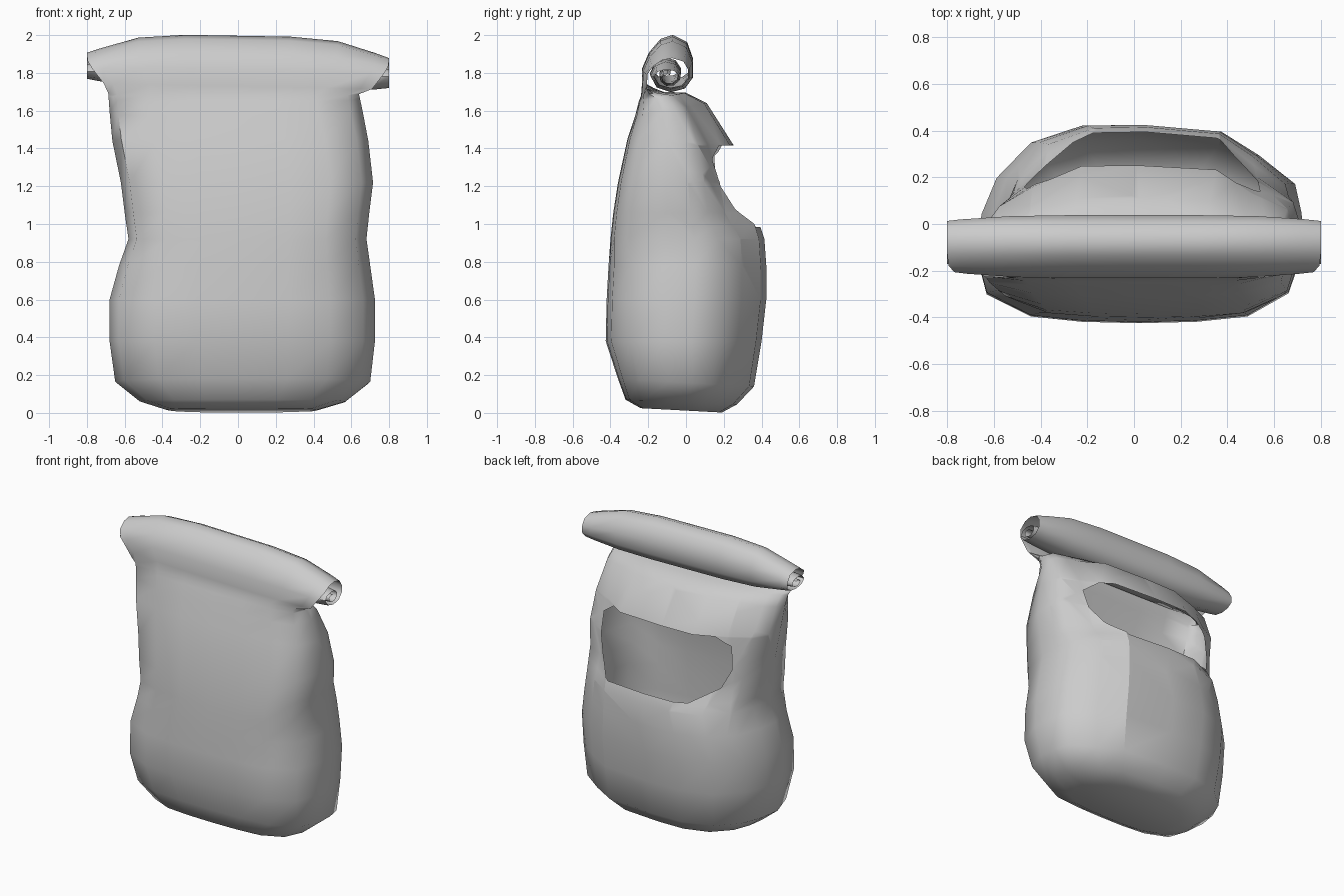
import bpy, bmesh, math
from mathutils import Vector

if "Cube" in bpy.data.objects:
    bpy.data.objects.remove(bpy.data.objects["Cube"])

# Cross-section of the bag, counter-clockwise from the right side (u across, v front to back)
SECTION = [(.99, .1), (.95, .4), (.73, .69), (.5, .93), (0, 1), (-.35, .99), (-.66, .82),
           (-.87, .46), (-.96, .1), (-1, -.25), (-.93, -.7), (-.66, -.93), (-.35, -.985),
           (0, -1), (.35, -.985), (.66, -.93), (.91, -.69), (1, -.25)]
N = len(SECTION)

# Body rings: x left, x right, front y, front z, back y, back z
RINGS = [(-.38, .42, -.24, .025, .19, .002),
         (-.52, .57, -.32, .07, .27, .045),
         (-.65, .70, -.36, .18, .36, .14),
         (-.68, .725, -.425, .38, .40, .38),
         (-.68, .725, -.42, .60, .425, .60),
         (-.63, .70, -.41, .78, .425, .78),
         (-.58, .68, -.40, .92, .415, .92),
         (-.60, .695, -.385, 1.06, .37, 1.06),
         (-.62, .715, -.36, 1.22, .325, 1.22),
         (-.665, .69, -.31, 1.45, .25, 1.42),
         (-.68, .66, -.27, 1.57, .11, 1.64),
         (-.685, .645, -.25, 1.65, .0, 1.695),
         (-.685, .64, -.238, 1.68, -.12, 1.70)]

# Path (y, z) of the flattened neck as it rolls over and curls inward
ROLL = [(-.226, 1.73), (-.224, 1.82), (-.19, 1.90), (-.13, 1.97), (-.07, 1.99), (0, 1.955),
        (.03, 1.87), (.03, 1.785), (-.01, 1.73), (-.08, 1.712), (-.15, 1.735)]
CY, CZ = -.095, 1.795
for k in range(13):
    a = math.pi - k * math.radians(40)
    r = .088 - .0055 * k
    ROLL.append((CY + r * math.cos(a), CZ + r * math.sin(a)))

# Rear opening outline (x, z), convex and counter-clockwise
HOLE = [(-.26, .985), (.35, .985), (.46, 1.08), (.53, 1.2), (.54, 1.34), (.44, 1.415),
        (-.36, 1.418), (-.46, 1.36), (-.47, 1.2), (-.42, 1.08)]


def body_ring(i):
    xl, xr, yf, zf, yb, zb = RINGS[i]
    pts = []
    for u, v in SECTION:
        if i >= 6 and v < -.3:
            v = -abs(v) ** .65                  # boxier front above the waist
        if 7 <= i <= 10 and v > 0 and abs(u) > .6:
            v *= .82                            # rounder back around the opening
        t = (v + 1) / 2
        pts.append(((xl + xr) / 2 + u * (xr - xl) / 2, yf + (yb - yf) * t, zf + (zb - zf) * t))
    return pts


def roll_ring(k):
    p = Vector(ROLL[k])
    t = (Vector(ROLL[min(k + 1, len(ROLL) - 1)]) - Vector(ROLL[max(k - 1, 0)])).normalized()
    half = (.71, .77, .795)[k] if k < 3 else .8
    pts = []
    for u, v in SECTION:
        y, z = p.x + t.y * v * .008, p.y - t.x * v * .008
        drop = max(0, (abs(u) - .55) / .45) ** 1.2      # roll tapers towards both ends
        if z > CZ:
            z = CZ + (z - CZ) * (1 - .5 * drop)
        elif k > 4:
            z = CZ + (z - CZ) * (1 - (.55 if u < 0 else .3) * drop)
        y = CY + (y - CY) * (1 - .15 * drop)
        pts.append((u * half, y, z - .014 * (u + .1)))
    return pts


# Bag shell with rolled top: one continuous loft
bm = bmesh.new()
rings = [body_ring(i) for i in range(len(RINGS))] + [roll_ring(k) for k in range(len(ROLL))]
rows = [[bm.verts.new(p) for p in ring] for ring in rings]
for a, b in zip(rows, rows[1:]):
    for j in range(N):
        n = (j + 1) % N
        bm.faces.new((a[j], a[n], b[n], b[j]))
bm.faces.new(rows[0][::-1])

# Crease beside the flat back panel
for i in range(2, 7):
    bm.edges.get((rows[i][3], rows[i + 1][3])).smooth = False


def near_hole(f):
    c = f.calc_center_median()
    return c.y > .03 and .85 < c.z < 1.6 and abs(c.x) < .72


# Rear opening: cut along each side of the outline, then remove the faces inside
sides = list(zip(HOLE, HOLE[1:] + HOLE[:1]))
for (x0, z0), (x1, z1) in sides:
    faces = [f for f in bm.faces if near_hole(f)]
    geom = set(faces)
    for f in faces:
        geom.update(f.edges)
        geom.update(f.verts)
    bmesh.ops.bisect_plane(bm, geom=list(geom), dist=1e-5, plane_co=(x0, 0, z0),
                           plane_no=(z1 - z0, 0, x0 - x1))


def inside(f):
    c = f.calc_center_median()
    return near_hole(f) and all((x1 - x0) * (c.z - z0) - (z1 - z0) * (c.x - x0) > 0
                                for (x0, z0), (x1, z1) in sides)


bmesh.ops.delete(bm, geom=[f for f in bm.faces if inside(f)], context='FACES')

mesh = bpy.data.meshes.new("rolled_top_bag")
bm.to_mesh(mesh)
bm.free()
bag = bpy.data.objects.new("rolled_top_bag", mesh)
bpy.context.collection.objects.link(bag)
bpy.context.view_layer.objects.active = bag
bag.select_set(True)
bpy.ops.object.shade_smooth_by_angle(angle=math.radians(60))
